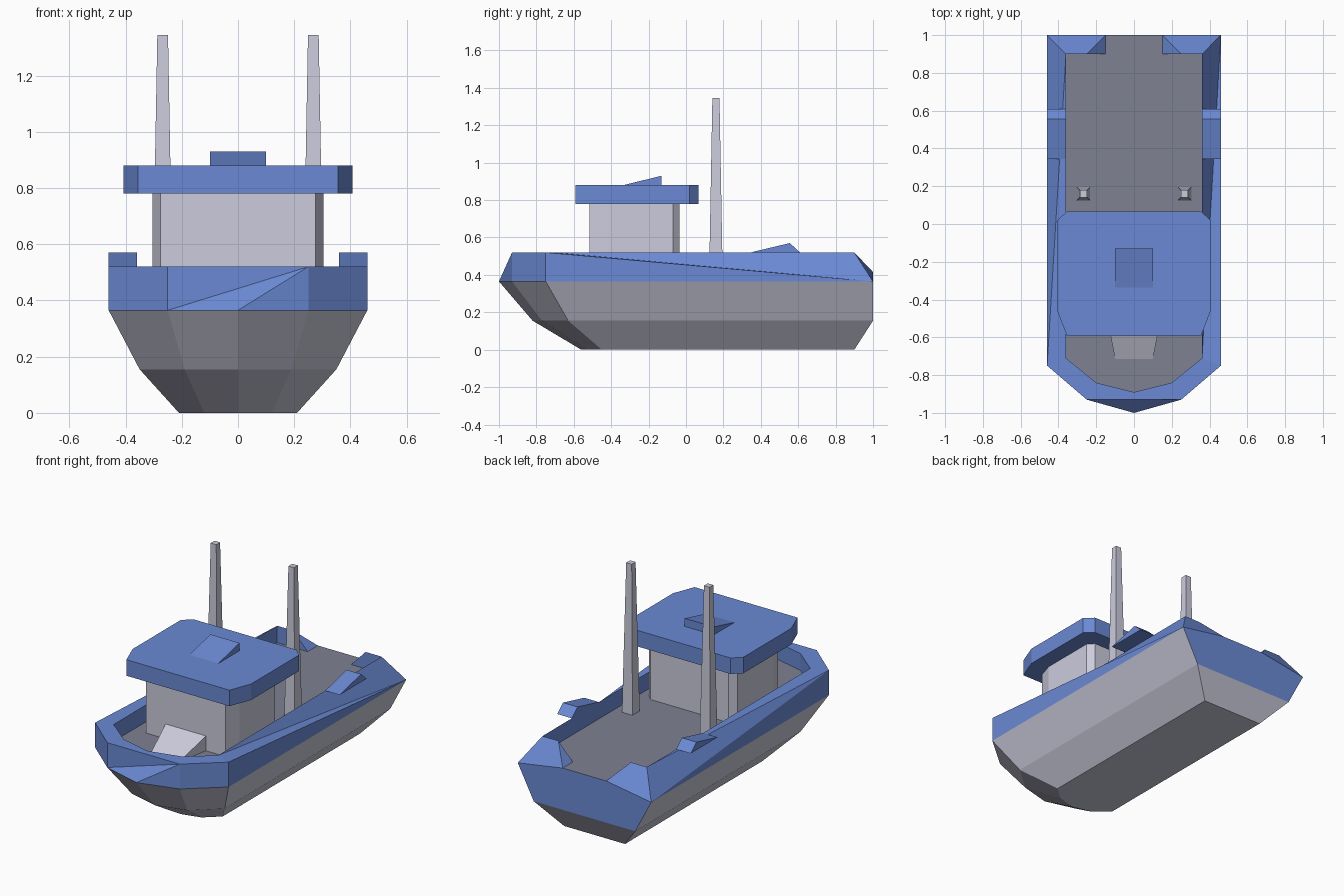
import bpy
import bmesh

cube = bpy.data.objects.get("Cube")
if cube:
    bpy.data.objects.remove(cube, do_unlink=True)


def material(name, rgb):
    m = bpy.data.materials.new(name)
    m.use_nodes = True
    m.diffuse_color = (*rgb, 1)
    m.node_tree.nodes["Principled BSDF"].inputs["Base Color"].default_value = (*rgb, 1)
    return m


PALE = material("pale_grey", (0.60, 0.60, 0.72))
BLUE = material("blue", (0.147, 0.255, 0.66))
DECK = material("deck_grey", (0.21, 0.22, 0.285))


def build(name, faces, mats):
    """Make an object from (points, material index) pairs, welding shared points."""
    bm = bmesh.new()
    verts = {}
    for points, index in faces:
        corners = []
        for p in points:
            key = tuple(round(c, 4) for c in p)
            if key not in verts:
                verts[key] = bm.verts.new(key)
            corners.append(verts[key])
        bm.faces.new(corners).material_index = index
    bmesh.ops.recalc_face_normals(bm, faces=bm.faces[:])
    mesh = bpy.data.meshes.new(name)
    bm.to_mesh(mesh)
    bm.free()
    for m in mats:
        mesh.materials.append(m)
    obj = bpy.data.objects.new(name, mesh)
    bpy.context.collection.objects.link(obj)
    return obj


def loft(name, a, b, mat):
    """Closed solid between two matching loops of points."""
    n = len(a)
    faces = [(a, 0), (b, 0)]
    faces += [((a[i], a[(i + 1) % n], b[(i + 1) % n], b[i]), 0) for i in range(n)]
    return build(name, faces, [mat])


def ring(half, z):
    """Mirror a half outline, running from the +x stern round the bow to the -x stern."""
    pts = [(x, y, z) for x, y in half]
    return pts + [(-x, y, z) for x, y, z in reversed(pts) if x > 0]


def flip(points, s):
    return [(x * s, y, z) for x, y, z in points]


# Hull outlines from keel to deck edge, then the bulwark rim and deck
CHINE_Z, EDGE_Z, DECK_Z, RIM_Z = 0.155, 0.365, 0.415, 0.52
keel = ring([(0.21, 0.9), (0.21, -0.45), (0.12, -0.53), (0, -0.56)], 0)
chine = ring([(0.35, 1), (0.35, -0.63), (0.19, -0.77), (0, -0.82)], CHINE_Z)
edge = ring([(0.46, 1), (0.46, -0.75), (0.25, -0.93), (0, -1)], EDGE_Z)
inner = [(0.36, 0.9), (0.36, -0.71), (0.2, -0.84), (0, -0.89)]
rim = ring(inner, RIM_Z)
floor = ring(inner, DECK_Z)
GREY_I, BLUE_I, DECK_I = 0, 1, 2

faces = [(keel, GREY_I), ((keel[0], keel[-1], chine[-1], chine[0]), GREY_I)]
for low, high, index in ((keel, chine, GREY_I), (chine, edge, GREY_I), (floor, rim, BLUE_I)):
    for i in range(len(low) - 1):
        faces.append(((low[i], low[i + 1], high[i + 1], high[i]), index))

# Bulwark outside and rail, with the long faces folded differently on each side
bow, shoulder = (0.25, -0.93, RIM_Z), (0.46, -0.75, RIM_Z)
for s in (1, -1):
    stern, corner, cheek = flip(edge[:3], s)
    r_stern, r_corner, r_cheek = flip(rim[:3], s)
    top, front = flip([shoulder, bow], s)
    faces += [((stern, corner, top), BLUE_I),
              ((corner, cheek, front, top), BLUE_I),
              ((top, front, r_cheek, r_corner), BLUE_I)]
    if s > 0:
        faces += [((top, stern, r_corner), BLUE_I), ((r_corner, stern, r_stern), BLUE_I)]
    else:
        faces += [((top, stern, r_stern), BLUE_I), ((top, r_stern, r_corner), BLUE_I)]
    # Stern corner pieces beside the opening
    crest, foot, lip = flip([(0.25, 0.9, RIM_Z), (0.15, 0.9, DECK_Z), (0.15, 1, DECK_Z)], s)
    faces += [((stern, r_stern, crest, lip), BLUE_I),
              ((crest, foot, lip), BLUE_I),
              ((r_stern, crest, foot, flip(floor[:1], s)[0]), BLUE_I)]

# Bow plates and front rail
bow_l = flip([bow], -1)[0]
faces += [((edge[4], edge[3], bow), BLUE_I),
          ((edge[4], bow, bow_l), BLUE_I),
          ((edge[3], edge[2], bow), BLUE_I),
          ((bow, bow_l, rim[4], rim[3], rim[2]), BLUE_I)]

# Transom and deck
lips = [(0.15, 1, DECK_Z), (-0.15, 1, DECK_Z)]
feet = [(0.15, 0.9, DECK_Z), (-0.15, 0.9, DECK_Z)]
faces += [((chine[0], edge[0], *lips, edge[-1], chine[-1]), BLUE_I),
          ((*floor, feet[1], lips[1], lips[0], feet[0]), DECK_I)]
build("hull", faces, [PALE, BLUE, DECK])

# Cabin and roof share a chamfered plan
def block(name, plan, z0, z1, mat):
    loft(name, ring(plan, z0), ring(plan, z1), mat)


block("cabin", [(0.27, -0.035), (0.305, -0.07), (0.305, -0.42), (0.275, -0.515)],
      DECK_Z, 0.78, PALE)
block("roof", [(0.355, 0.067), (0.408, 0.018), (0.408, -0.455), (0.355, -0.592)],
      0.78, 0.88, BLUE)


# Wedges: side profile swept across x
def wedge(name, x0, x1, profile, mat):
    loft(name, [(x0, y, z) for y, z in profile], [(x1, y, z) for y, z in profile], mat)


wedge("roof_vent", -0.1, 0.1, [(-0.335, 0.88), (-0.13, 0.88), (-0.13, 0.93)], BLUE)

for s, side in ((1, "left"), (-1, "right")):
    wedge(side + "_rail_cleat", 0.36 * s, 0.46 * s,
          [(0.345, RIM_Z), (0.61, RIM_Z), (0.555, 0.57)], BLUE)

    # Tapered masts
    def square(h, z):
        return [(0.268 * s + i * h, 0.16 + j * h, z)
                for i, j in ((-1, -1), (1, -1), (1, 1), (-1, 1))]
    loft(side + "_mast", square(0.036, DECK_Z), square(0.019, 1.345), PALE)

# Sloping hatch in front of the cabin
hatch = [(0.14, -0.51, DECK_Z), (0.14, -0.51, 0.51), (0.1, -0.715, DECK_Z)]
loft("front_hatch", hatch, flip(hatch, -1), PALE)
